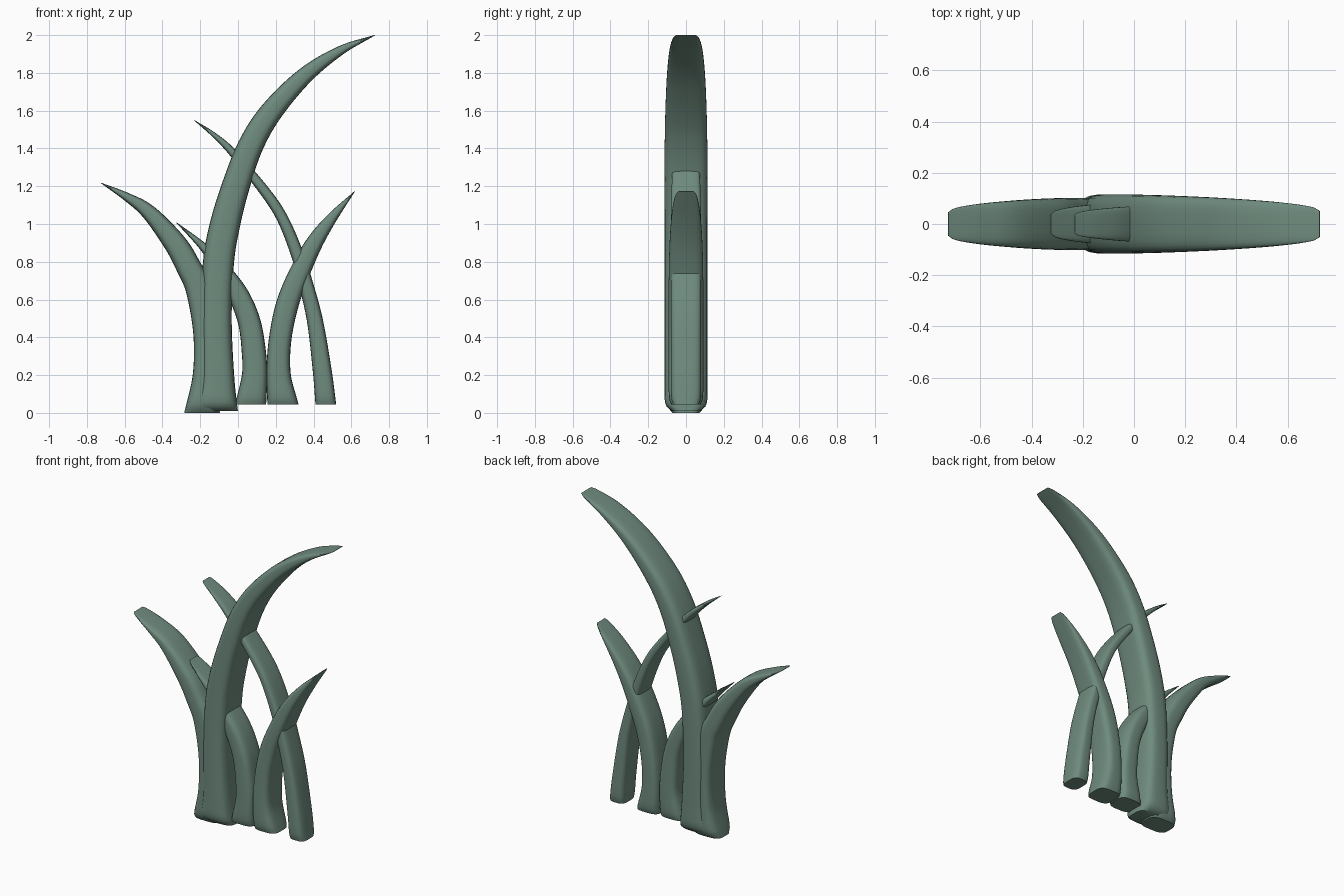
import bpy, bmesh, math
from mathutils import Vector

if "Cube" in bpy.data.objects:
    bpy.data.objects.remove(bpy.data.objects["Cube"])

SEG, SUB = 24, 8
green = bpy.data.materials.new("grass_green")
green.diffuse_color = (0.16, 0.26, 0.21, 1)
green.use_nodes = True
green.node_tree.nodes["Principled BSDF"].inputs["Base Color"].default_value = green.diffuse_color


def spline(pts):
    """Catmull-Rom samples through (x, z, width) stations."""
    p = [Vector(q) for q in pts]
    p = [2 * p[0] - p[1]] + p + [2 * p[-1] - p[-2]]
    out = []
    for i in range(1, len(p) - 2):
        a, b, c, d = p[i - 1:i + 3]
        for k in range(SUB):
            t = k / SUB
            out.append(0.5 * (2 * b + (c - a) * t + (2 * a - 5 * b + 4 * c - d) * t * t
                              + (3 * b - a - 3 * c + d) * t ** 3))
    return out + [p[-2]]


def rounded(a):
    """Unit rounded-rectangle section."""
    f = lambda v: math.copysign(abs(v) ** 0.55, v)
    return f(math.cos(a)), f(math.sin(a))


def blade(name, depth, foot, pts):
    s = spline(pts)
    dist = [0.0]
    for a, b in zip(s, s[1:]):
        dist.append(dist[-1] + (b - a).xy.length)
    bm = bmesh.new()
    rings = []
    for i, c in enumerate(s):
        t = (s[min(i + 1, len(s) - 1)] - s[max(i - 1, 0)]).xy.normalized()
        # the foot is cut level
        level = max(0.0, 1 - dist[i] / 0.15)
        n = Vector((t.y, -t.x)).lerp(Vector((1, 0)), level).normalized()
        # depth narrows at the tip and rounds under at the foot
        u = max(0.0, dist[i] / dist[-1] * 2 - 1)
        dep = depth * (0.45 + 0.55 * math.sqrt(max(0.0, 1 - u * u)))
        h = max(0.0, 1 - dist[i] / 0.08)
        dep *= foot + (1 - foot) * math.sqrt(1 - h * h)
        ring = []
        for k in range(SEG):
            p, q = rounded(2 * math.pi * (k + 0.5) / SEG)
            w = max(c.z, 0.003) / 2 * p
            ring.append(bm.verts.new((c.x + n.x * w, dep * q, c.y + n.y * w)))
        rings.append(ring)
    for a, b in zip(rings, rings[1:]):
        for k in range(SEG):
            j = (k + 1) % SEG
            bm.faces.new((a[k], a[j], b[j], b[k]))
    bm.faces.new(rings[0])
    bm.faces.new(rings[-1])
    bmesh.ops.recalc_face_normals(bm, faces=bm.faces)
    me = bpy.data.meshes.new(name)
    bm.to_mesh(me)
    bm.free()
    me.materials.append(green)
    ob = bpy.data.objects.new(name, me)
    bpy.context.collection.objects.link(ob)
    bpy.ops.object.select_all(action='DESELECT')
    ob.select_set(True)
    bpy.context.view_layer.objects.active = ob
    bpy.ops.object.shade_smooth_by_angle(angle=math.radians(40))


# Tall blade curving right
blade("tall_blade", 0.115, 0.65, [
    (-.115, .01, .23), (-.11, .2, .18), (-.116, .5, .166), (-.103, .8, .165),
    (-.068, 1.0, .16), (-.012, 1.2, .148), (.065, 1.41, .135), (.173, 1.59, .12),
    (.35, 1.782, .09), (.54, 1.917, .05), (.725, 2.0, .003)])

# Left blade curving left
blade("left_blade", 0.102, 0.7, [
    (-.19, 0, .19), (-.18, .2, .12), (-.177, .42, .12), (-.207, .65, .138),
    (-.26, .77, .132), (-.333, .897, .12), (-.47, 1.06, .082), (-.59, 1.144, .045),
    (-.725, 1.217, .003)])

# Short inner blade crossing behind to the left
blade("short_inner_blade", 0.085, 0.85, [
    (.067, .045, .165), (.088, .2, .135), (.083, .33, .128), (.06, .48, .12),
    (.005, .62, .11), (-.075, .745, .085), (-.18, .875, .045), (-.325, 1.007, .003)])

# Right blade curving right
blade("right_blade", 0.092, 0.85, [
    (.238, .045, .165), (.215, .2, .13), (.222, .38, .12), (.26, .57, .12),
    (.325, .74, .11), (.405, .9, .09), (.5, 1.035, .055), (.618, 1.173, .003)])

# Slender blade leaning left through the clump
blade("slender_blade", 0.08, 0.85, [
    (.465, .045, .11), (.445, .23, .1), (.407, .49, .085), (.355, .7, .075),
    (.312, .845, .068), (.235, 1.03, .06), (.14, 1.175, .055), (-.03, 1.38, .042),
    (-.13, 1.474, .025), (-.232, 1.549, .003)])
